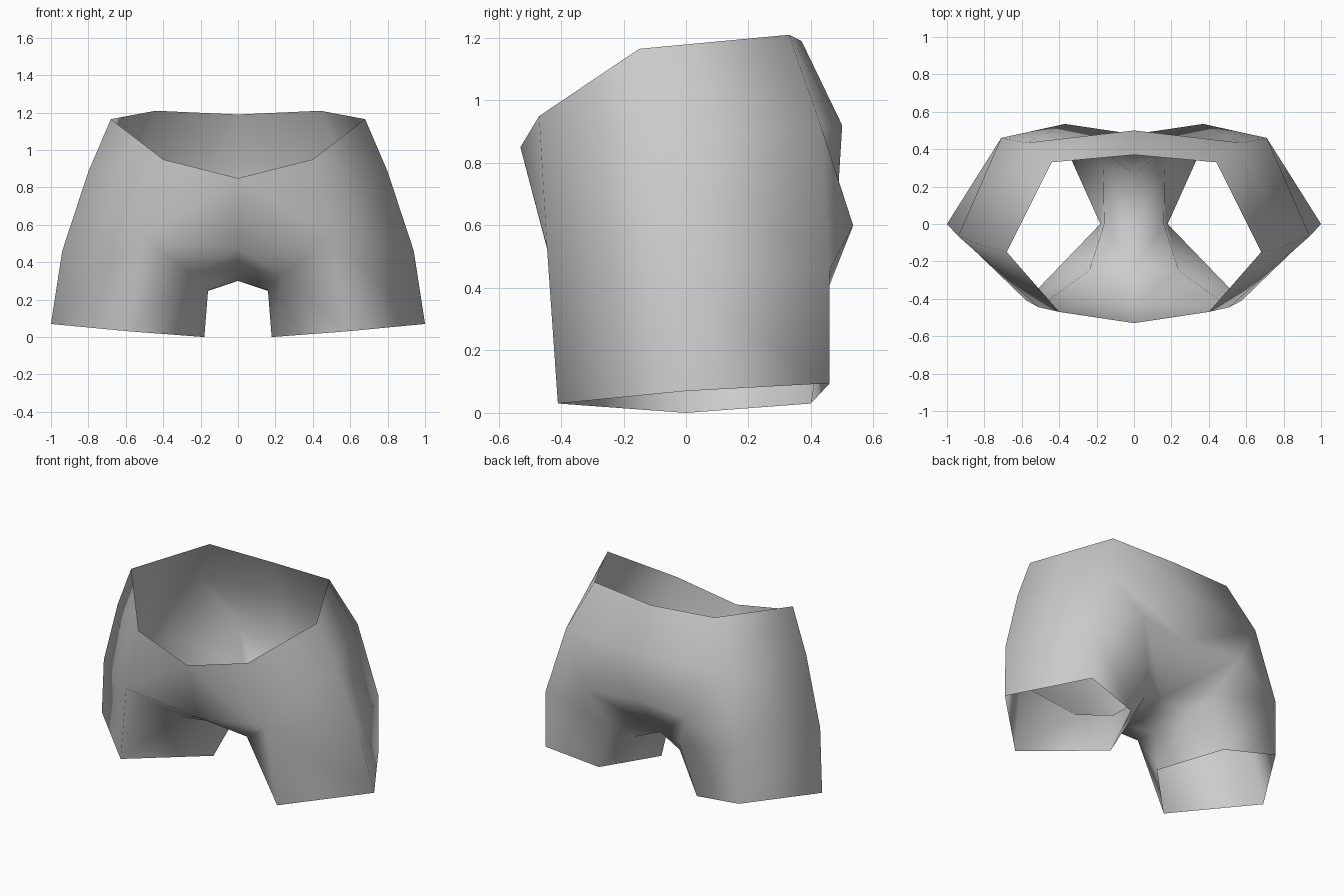
import bpy
import bmesh

cube = bpy.data.objects.get("Cube")
if cube:
    bpy.data.objects.remove(cube, do_unlink=True)

# One plain cloth colour
cloth = bpy.data.materials.new("grey_cloth")
cloth.use_nodes = True
grey = (0.6, 0.6, 0.6, 1)
cloth.diffuse_color = grey
cloth.node_tree.nodes["Principled BSDF"].inputs["Base Color"].default_value = grey

# Key points of the left half, grouped by loop
points = {
    # waist opening, front to back
    "waist_front": (0, -.53, .85), "waist_pocket": (.4, -.47, .95),
    "waist_side": (.68, -.15, 1.165), "waist_rear": (.44, .33, 1.21),
    "waist_back": (0, .37, 1.19),
    # hips
    "hip_side": (.8, -.12, .885), "hip_rear": (.575, .434, .912),
    "hip_back": (0, .5, .92),
    # thigh and seat
    "fly": (0, -.43, .47), "thigh_front": (.51, -.445, .53),
    "thigh_side": (.94, -.065, .46), "thigh_rear": (.71, .46, .46),
    "seat": (.37, .535, .6), "seat_back": (0, .48, .6),
    "seat_fold": (.26, .44, .36),
    # crotch strip
    "groin_front": (.24, -.25, .335), "groin": (.16, 0, .25),
    "groin_back": (.165, .3, .245), "seam_front": (0, -.23, .36),
    "seam": (0, 0, .3), "seam_back": (0, .27, .31),
    # leg opening
    "hem_in": (.18, 0, 0), "hem_front": (.575, -.41, .03),
    "hem_side": (1, 0, .07), "hem_rear": (.71, .46, .095),
    "hem_back": (.36, .4, .03),
}

# Cloth panels between the loops
panels = [
    # front and outer side
    "waist_front waist_pocket thigh_front fly",
    "waist_pocket waist_side hip_side thigh_front",
    "thigh_front hip_side thigh_side",
    "waist_side waist_rear hip_rear hip_side",
    "hip_side hip_rear thigh_rear thigh_side",
    # back
    "waist_rear waist_back hip_back hip_rear",
    "hip_rear hip_back seat_back seat",
    "hip_rear seat thigh_rear",
    "thigh_rear seat seat_fold",
    "seat seat_back seam_back seat_fold",
    # leg tube
    "thigh_front thigh_side hem_side hem_front",
    "thigh_side thigh_rear hem_rear hem_side",
    "thigh_rear seat_fold hem_back hem_rear",
    "seat_fold groin_back hem_back",
    "groin_back hem_in hem_back",
    "groin_back groin hem_in",
    "groin groin_front hem_in",
    "groin_front hem_front hem_in",
    "groin_front thigh_front hem_front",
    # crotch
    "fly thigh_front groin_front",
    "fly groin_front seam_front",
    "seam_front groin_front groin seam",
    "seam groin groin_back seam_back",
    "seam_back groin_back seat_fold",
]

bm = bmesh.new()
verts = {name: bm.verts.new(co) for name, co in points.items()}
for panel in panels:
    face = bm.faces.new([verts[name] for name in panel.split()])
    face.smooth = True
bmesh.ops.recalc_face_normals(bm, faces=bm.faces)
# Turn the shell so that the front panel faces outward
bm.faces.ensure_lookup_table()
bm.normal_update()
if bm.faces[0].normal.y > 0:
    bmesh.ops.reverse_faces(bm, faces=bm.faces)

mesh = bpy.data.meshes.new("shorts")
bm.to_mesh(mesh)
bm.free()
mesh.materials.append(cloth)
shorts = bpy.data.objects.new("shorts", mesh)
bpy.context.collection.objects.link(shorts)

# The other half
mirror = shorts.modifiers.new("Mirror", "MIRROR")
mirror.use_clip = True
mirror.merge_threshold = 0.001
